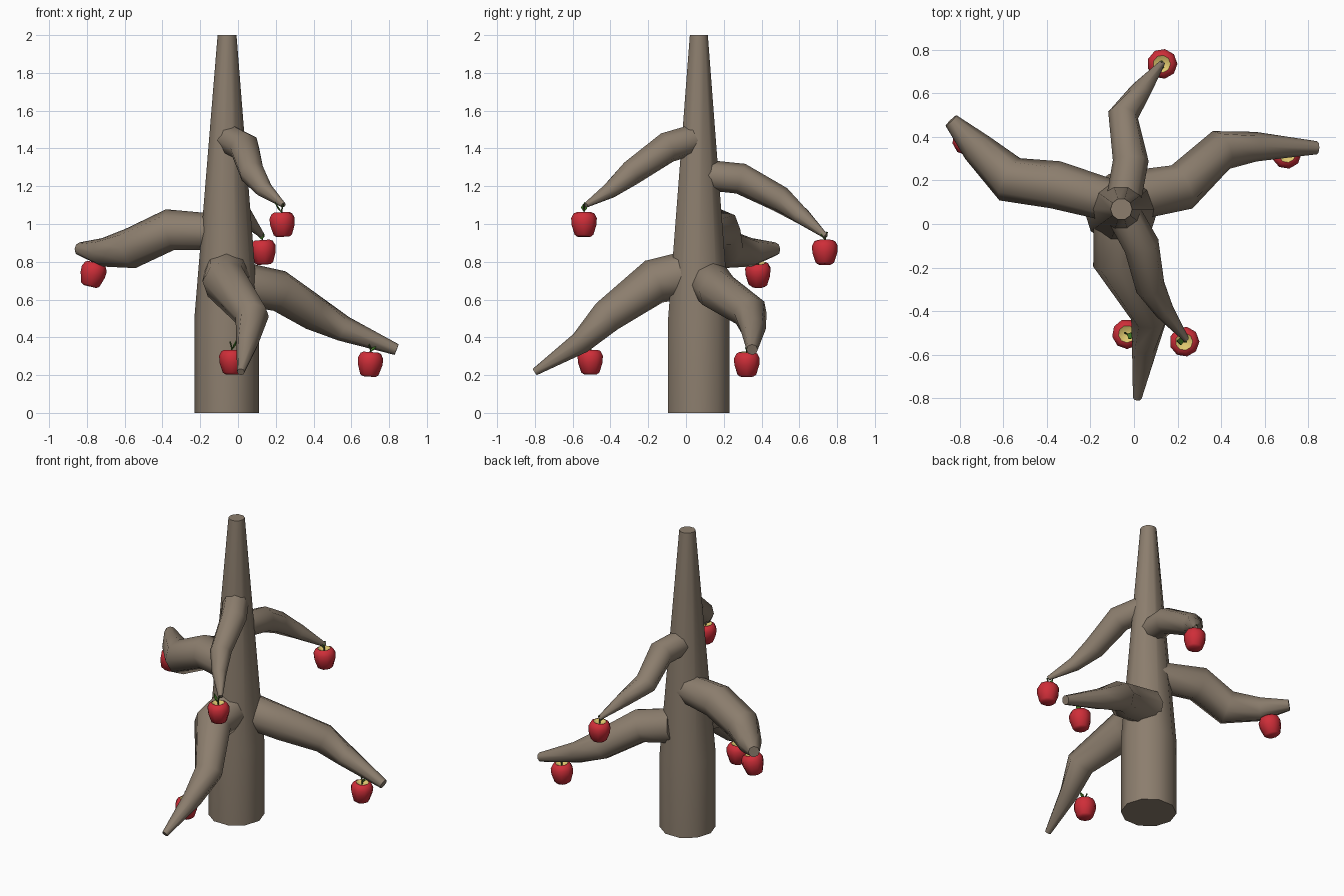
import bpy, bmesh, math
from mathutils import Vector, Matrix

if "Cube" in bpy.data.objects:
    bpy.data.objects.remove(bpy.data.objects["Cube"])


def mat(name, rgb):
    m = bpy.data.materials.new(name)
    m.diffuse_color = (*rgb, 1)
    m.use_nodes = True
    m.node_tree.nodes["Principled BSDF"].inputs["Base Color"].default_value = m.diffuse_color
    return m


BARK = mat("bark_brown", (0.262, 0.208, 0.155))
RED = mat("apple_red", (0.62, 0.027, 0.04))
YELLOW = mat("apple_yellow", (0.74, 0.58, 0.16))
GREEN = mat("leaf_green", (0.06, 0.22, 0.02))
STEM = mat("stem_green", (0.05, 0.09, 0.02))


def finish(name, bm, mats, angle=50):
    bmesh.ops.recalc_face_normals(bm, faces=bm.faces)
    me = bpy.data.meshes.new(name)
    bm.to_mesh(me)
    bm.free()
    for m in mats:
        me.materials.append(m)
    ob = bpy.data.objects.new(name, me)
    bpy.context.collection.objects.link(ob)
    bpy.ops.object.select_all(action='DESELECT')
    ob.select_set(True)
    bpy.context.view_layer.objects.active = ob
    bpy.ops.object.shade_smooth_by_angle(angle=math.radians(angle))
    return ob


def tube(bm, path, sides, mi=0):
    """Skin rings along a path of (x, y, z, radius)."""
    pts = [Vector(p[:3]) for p in path]
    rings = []
    for i, p in enumerate(pts):
        a, b = pts[max(i - 1, 0)], pts[min(i + 1, len(pts) - 1)]
        t = Vector((0, 0, 0))
        if a != p:
            t += (p - a).normalized()
        if b != p:
            t += (b - p).normalized()
        t.normalize()
        ref = Vector((0, 0, 1)) if abs((pts[-1] - pts[0]).normalized().z) < 0.9 else Vector((1, 0, 0))
        u = (ref - t * ref.dot(t)).normalized()
        v = t.cross(u)
        rings.append([bm.verts.new(p + path[i][3] * (u * math.cos(2 * math.pi * k / sides)
                      + v * math.sin(2 * math.pi * k / sides))) for k in range(sides)])
    faces = [bm.faces.new(rings[0]), bm.faces.new(rings[-1])]
    for r, s in zip(rings, rings[1:]):
        for k in range(sides):
            j = (k + 1) % sides
            faces.append(bm.faces.new((r[k], r[j], s[j], s[k])))
    for f in faces:
        f.material_index = mi


# Trunk: straight base, tapering top
bm = bmesh.new()
tube(bm, [(-0.06, 0.068, 0, 0.171), (-0.06, 0.068, 0.5, 0.171), (-0.058, 0.068, 2, 0.05)], 10)
finish("trunk", bm, [BARK])

# Branches, each a bent tapering limb
branches = {
    "branch_front_low": [(-0.06, 0.02, 0.735, 0.125), (-0.07, -0.17, 0.695, 0.12),
                         (0.075, -0.42, 0.51, 0.09), (0.05, -0.56, 0.37, 0.06), (0.015, -0.8, 0.217, 0.02)],
    "branch_right": [(-0.01, 0.13, 0.69, 0.115), (0.22, 0.17, 0.645, 0.11),
                     (0.40, 0.34, 0.53, 0.095), (0.56, 0.355, 0.445, 0.068), (0.84, 0.35, 0.335, 0.03)],
    "branch_left": [(-0.08, 0.1, 0.955, 0.095), (-0.36, 0.18, 0.97, 0.11),
                    (-0.57, 0.205, 0.87, 0.108), (-0.72, 0.35, 0.85, 0.075), (-0.84, 0.475, 0.868, 0.035)],
    "branch_back": [(-0.05, 0.1, 1.26, 0.08), (-0.015, 0.29, 1.24, 0.082),
                    (-0.05, 0.5, 1.13, 0.07), (0.03, 0.61, 1.045, 0.048), (0.13, 0.74, 0.935, 0.014)],
    "branch_front_high": [(-0.05, 0.05, 1.45, 0.08), (0.035, -0.1, 1.405, 0.082),
                          (0.075, -0.29, 1.27, 0.068), (0.14, -0.4, 1.18, 0.045), (0.24, -0.53, 1.1, 0.014)],
}
for name, path in branches.items():
    bm = bmesh.new()
    tube(bm, path, 8)
    finish(name, bm, [BARK])

# Apple outline (radius, height); the last points form the yellow hollow
PROFILE = [(0.035, -0.068), (0.05, -0.058), (0.067, -0.005), (0.069, 0.03),
           (0.056, 0.055), (0.04, 0.062), (0.018, 0.048)]


def apple(name, loc, tilt, turn):
    bm = bmesh.new()
    n = 9
    rings = [[bm.verts.new((r * math.cos(2 * math.pi * k / n), r * math.sin(2 * math.pi * k / n), z))
              for k in range(n)] for r, z in PROFILE]
    bm.faces.new(rings[0])
    bm.faces.new(rings[-1]).material_index = 1
    for i, (r, s) in enumerate(zip(rings, rings[1:])):
        for k in range(n):
            j = (k + 1) % n
            bm.faces.new((r[k], r[j], s[j], s[k])).material_index = 1 if i == len(rings) - 2 else 0
    # Stem
    tube(bm, [(0, 0, 0.04, 0.004), (0.002, 0, 0.075, 0.004), (0.012, 0, 0.105, 0.005)], 5, 3)
    # Leaf: folded diamond, thin
    leaf = [(0, 0, 0.066), (-0.016, 0.016, 0.085), (-0.03, 0.004, 0.118), (-0.012, -0.016, 0.09)]
    top = [bm.verts.new(p) for p in leaf]
    low = [bm.verts.new((x - 0.003, y, z - 0.003)) for x, y, z in leaf]
    fs = [bm.faces.new(top), bm.faces.new(low[::-1])]
    fs += [bm.faces.new((top[i], low[i], low[(i + 1) % 4], top[(i + 1) % 4])) for i in range(4)]
    for f in fs:
        f.material_index = 2
    bm.transform(Matrix.Translation(loc) @ Matrix.Rotation(math.radians(tilt), 4, 'Y')
                 @ Matrix.Rotation(math.radians(turn), 4, 'Z'))
    finish(name, bm, [RED, YELLOW, GREEN, STEM])


# Apples hanging below the branches
apple("apple_front_low", (-0.032, -0.505, 0.272), 0, 150)
apple("apple_right", (0.698, 0.322, 0.26), 4, 200)
apple("apple_left", (-0.768, 0.382, 0.735), 14, 30)
apple("apple_back", (0.132, 0.735, 0.853), -4, 80)
apple("apple_front_high", (0.233, -0.54, 1.0), -3, 0)
